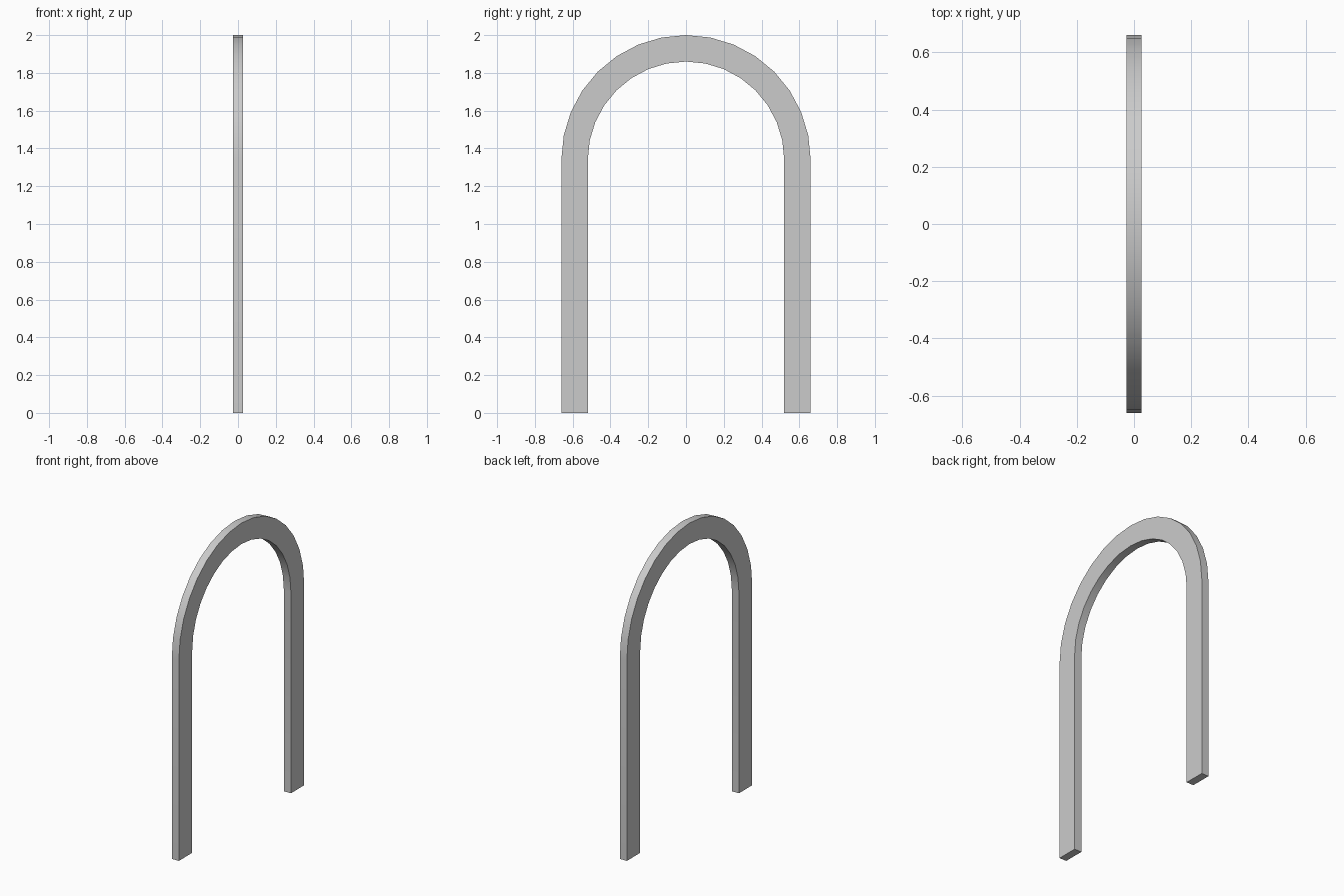
import bpy, bmesh, math

if "Cube" in bpy.data.objects:
    bpy.data.objects.remove(bpy.data.objects["Cube"])

OUTER, INNER = 0.66, 0.52   # arch radii
SPRING = 1.34               # height where the curve starts
HALF_DEPTH = 0.026
SEGMENTS = 16


def arch_line(radius):
    """Left foot, half circle, right foot."""
    points = [(-radius, 0.0)]
    for i in range(SEGMENTS + 1):
        a = math.pi * (1 - i / SEGMENTS)
        points.append((radius * math.cos(a), SPRING + radius * math.sin(a)))
    points.append((radius, 0.0))
    return points


# Four rails of the square section, bridged into a closed band
bm = bmesh.new()
corners = [(OUTER, -HALF_DEPTH), (OUTER, HALF_DEPTH),
           (INNER, HALF_DEPTH), (INNER, -HALF_DEPTH)]
rails = [[bm.verts.new((x, y, z)) for y, z in arch_line(r)] for r, x in corners]
for k in range(4):
    a, b = rails[k], rails[(k + 1) % 4]
    for i in range(len(a) - 1):
        bm.faces.new((a[i], a[i + 1], b[i + 1], b[i]))

# Feet
for end in (0, -1):
    bm.faces.new([rail[end] for rail in rails])
bmesh.ops.recalc_face_normals(bm, faces=bm.faces)

mesh = bpy.data.meshes.new("arch_frame")
bm.to_mesh(mesh)
bm.free()
arch = bpy.data.objects.new("arch_frame", mesh)
bpy.context.collection.objects.link(arch)

# Smooth curve, sharp edges
bpy.context.view_layer.objects.active = arch
arch.select_set(True)
bpy.ops.object.shade_smooth_by_angle(angle=math.radians(30))
